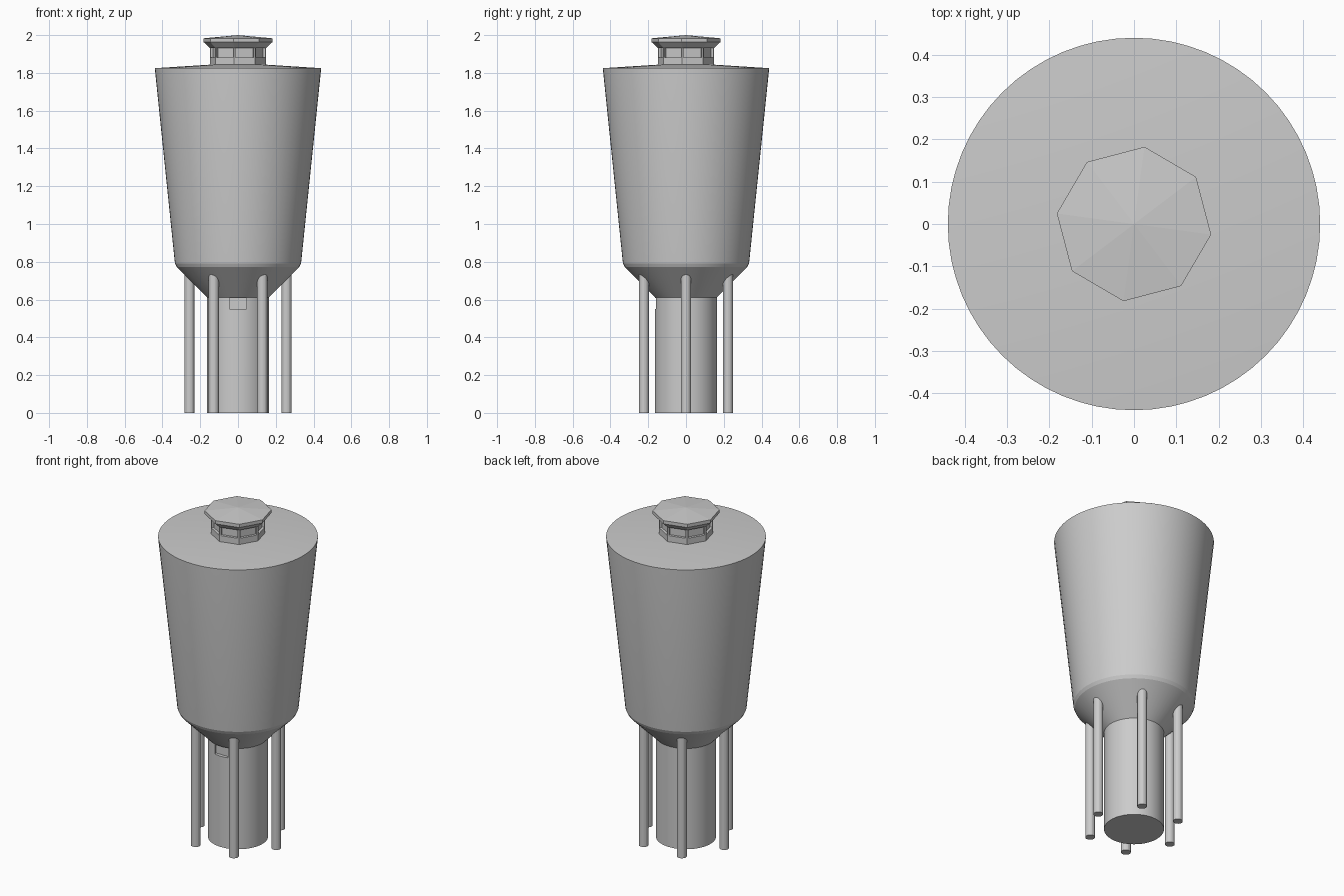
import bpy, bmesh, math

if "Cube" in bpy.data.objects:
    bpy.data.objects.remove(bpy.data.objects["Cube"])

grey = bpy.data.materials.new("light_grey")
grey.diffuse_color = (0.6, 0.6, 0.6, 1)
grey.use_nodes = True
grey.node_tree.nodes["Principled BSDF"].inputs["Base Color"].default_value = grey.diffuse_color
TURN = math.radians(-7.8)   # twist of the octagonal lantern


def finish(name, bm, smooth=True):
    bmesh.ops.recalc_face_normals(bm, faces=bm.faces)
    me = bpy.data.meshes.new(name)
    bm.to_mesh(me)
    bm.free()
    ob = bpy.data.objects.new(name, me)
    bpy.context.collection.objects.link(ob)
    me.materials.append(grey)
    if smooth:
        bpy.ops.object.select_all(action='DESELECT')
        ob.select_set(True)
        bpy.context.view_layer.objects.active = ob
        bpy.ops.object.shade_smooth_by_angle(angle=math.radians(15))
    return ob


def lathe(profile, sides, turn=0.0, cx=0.0, cy=0.0):
    """Rings of (radius, z) joined by quads; radius 0 makes a tip, open ends are capped."""
    bm = bmesh.new()
    rings = []
    for r, z in profile:
        n = sides if r else 1
        rings.append([bm.verts.new((cx + r * math.cos(turn + math.tau * i / sides),
                                    cy + r * math.sin(turn + math.tau * i / sides), z))
                      for i in range(n)])
    for a, b in zip(rings, rings[1:]):
        for i in range(sides):
            j = (i + 1) % sides
            if len(b) == 1:
                bm.faces.new((a[i], a[j], b[0]))
            else:
                bm.faces.new((a[i], a[j], b[j], b[i]))
    for ring in (rings[0], rings[-1]):
        if len(ring) > 1:
            bm.faces.new(ring)
    return bm


# Tank: hopper cone, narrow rim, flared wall and shallow lid
finish("tank", lathe([(0.163, 0.61), (0.325, 0.773), (0.334, 0.792),
                      (0.44, 1.82), (0.44, 1.825), (0, 1.853)], 64))

# Central column with a shallow hatch recess in front
column = finish("column", lathe([(0.165, 0), (0.165, 0.612)], 64))
bm = bmesh.new()
bmesh.ops.create_cube(bm, size=1)
for v in bm.verts:
    v.co = (v.co.x * 0.09, -0.17 + v.co.y * 0.05, 0.58 + v.co.z * 0.058)
cutter = finish("hatch_cutter", bm, False)
cutter.hide_render = True
cutter.hide_viewport = True
cut = column.modifiers.new("hatch", 'BOOLEAN')
cut.operation = 'DIFFERENCE'
cut.solver = 'EXACT'
cut.object = cutter

# Six legs running up into the hopper
for k in range(6):
    a = math.tau * k / 6
    finish(f"leg_{k + 1}", lathe([(0.027, 0), (0.027, 0.74)], 24, 0,
                                 0.257 * math.cos(a), 0.257 * math.sin(a)))

# Octagonal lantern with a recessed window on every side
bm = lathe([(0.15, 1.83), (0.15, 1.873), (0.15, 1.94)], 8, TURN)
bm.normal_update()
bmesh.ops.recalc_face_normals(bm, faces=bm.faces)
panes = [f for f in bm.faces if abs(f.normal.z) < 0.1 and f.calc_center_median().z > 1.88]
bmesh.ops.inset_individual(bm, faces=panes, thickness=0.011, depth=0)
bmesh.ops.inset_individual(bm, faces=panes, thickness=0, depth=-0.015)
finish("lantern", bm, False)

# Octagonal lantern roof with tapered eaves
finish("lantern_roof", lathe([(0.15, 1.931), (0.184, 1.963), (0.184, 1.983), (0, 2.0)],
                             8, TURN), False)
